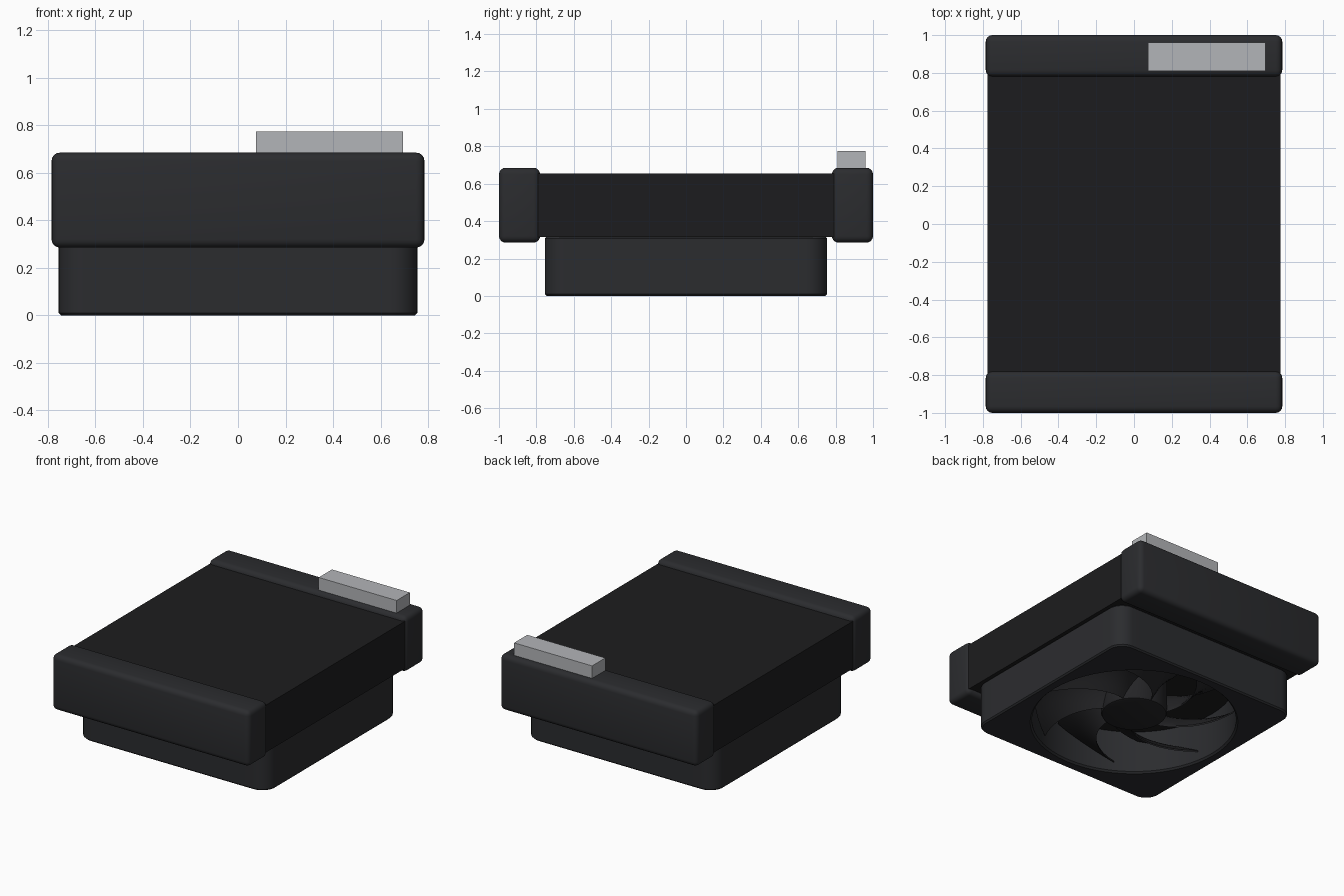
import bpy, bmesh
from math import pi, cos, sin, atan2, radians

if "Cube" in bpy.data.objects:
    bpy.data.objects.remove(bpy.data.objects["Cube"])


def paint(name, r, g, b):
    m = bpy.data.materials.new(name)
    m.diffuse_color = (r, g, b, 1)
    m.use_nodes = True
    m.node_tree.nodes["Principled BSDF"].inputs["Base Color"].default_value = m.diffuse_color
    return m


SHELL = paint("dark_shell", 0.024, 0.025, 0.028)
CORE = paint("black_core", 0.012, 0.012, 0.013)
FAN = paint("black_fan", 0.018, 0.018, 0.020)
METAL = paint("grey_metal", 0.45, 0.46, 0.48)


def finish(name, bm, mat, smooth=True):
    bmesh.ops.recalc_face_normals(bm, faces=bm.faces[:])
    me = bpy.data.meshes.new(name)
    bm.to_mesh(me)
    bm.free()
    me.materials.append(mat)
    ob = bpy.data.objects.new(name, me)
    bpy.context.collection.objects.link(ob)
    if smooth:
        bpy.ops.object.select_all(action='DESELECT')
        bpy.context.view_layer.objects.active = ob
        ob.select_set(True)
        bpy.ops.object.shade_smooth_by_angle(angle=radians(35))
    return ob


def box(name, lo, hi, mat, bevel=0):
    bm = bmesh.new()
    bmesh.ops.create_cube(bm, size=1)
    for v in bm.verts:
        v.co = [(a + b) / 2 + c * (b - a) for a, b, c in zip(lo, hi, v.co)]
    if bevel:
        bmesh.ops.bevel(bm, geom=bm.edges[:], offset=bevel, segments=4,
                        profile=0.5, affect='EDGES')
    return finish(name, bm, mat, bevel > 0)


def bridge(bm, loops, closed=False):
    rows = [[bm.verts.new(p) for p in loop] for loop in loops]
    pairs = list(zip(rows, rows[1:])) + ([(rows[-1], rows[0])] if closed else [])
    for a, b in pairs:
        for i in range(len(a)):
            j = (i + 1) % len(a)
            bm.faces.new((a[i], a[j], b[j], b[i]))
    return rows


def rounded_square(half, r, z):
    pts = []
    for k in range(4):
        q = k * pi / 2
        local = [(half, (half - r) * t / 8) for t in range(-7, 8)]
        local += [(half - r + r * cos(a), half - r + r * sin(a))
                  for a in [i * pi / 20 for i in range(11)]]
        pts += [(x * cos(q) - y * sin(q), x * sin(q) + y * cos(q), z) for x, y in local]
    return pts


# Radiator core, end tanks and fitting block
box("radiator_core", (-0.775, -0.79, 0.315), (0.775, 0.79, 0.655), CORE)
box("front_tank", (-0.785, -1.0, 0.285), (0.785, -0.78, 0.685), SHELL, 0.035)
box("back_tank", (-0.785, 0.78, 0.285), (0.785, 1.0, 0.685), SHELL, 0.035)
box("hose_fitting_block", (0.075, 0.81, 0.66), (0.695, 0.96, 0.775), METAL)

# Fan frame: rounded square with a round duct
HOLE = 0.68
angles = [atan2(y, x) for x, y, _ in rounded_square(0.755, 0.11, 0)]


def ring(r, z):
    return [(r * cos(a), r * sin(a), z) for a in angles]


bm = bmesh.new()
bridge(bm, [rounded_square(0.755, 0.11, 0.307), rounded_square(0.755, 0.11, 0.01),
            rounded_square(0.745, 0.10, 0.0), ring(HOLE + 0.012, 0.0),
            ring(HOLE, 0.012), ring(HOLE, 0.315), rounded_square(0.747, 0.102, 0.315)],
       closed=True)
finish("fan_frame", bm, SHELL)

# Fan hub with rounded lower rim
bm = bmesh.new()
rows = bridge(bm, [ring(0.22, 0.315), ring(0.22, 0.075), ring(0.213, 0.062), ring(0.20, 0.057)])
bm.faces.new(rows[0])
bm.faces.new(rows[-1])
finish("fan_hub", bm, FAN)

# Swept, pitched fan blades
BLADES, NR, NC, THICK = 7, 10, 6, 0.012
bm = bmesh.new()
for k in range(BLADES):
    grids = []
    for side in (-1, 1):
        g = []
        for i in range(NR + 1):
            t = i / NR
            r = 0.20 + 0.465 * t
            mid = 2 * pi * k / BLADES - radians(48) * t
            row = []
            for j in range(NC + 1):
                s = j / NC
                a = mid + radians(38) * (s - 0.5)
                z = 0.07 + (0.20 - 0.03 * t) * s + 0.02 * sin(pi * s) + side * THICK / 2
                row.append(bm.verts.new((r * cos(a), r * sin(a), z)))
            g.append(row)
        for i in range(NR):
            for j in range(NC):
                bm.faces.new((g[i][j], g[i + 1][j], g[i + 1][j + 1], g[i][j + 1]))
        grids.append(g)
    # close the thin rim
    rims = [[g[i][0] for i in range(NR)] + [g[NR][j] for j in range(NC)]
            + [g[i][NC] for i in range(NR, 0, -1)] + [g[0][j] for j in range(NC, 0, -1)]
            for g in grids]
    n = len(rims[0])
    for i in range(n):
        j = (i + 1) % n
        bm.faces.new((rims[0][i], rims[0][j], rims[1][j], rims[1][i]))
finish("fan_blades", bm, FAN)
